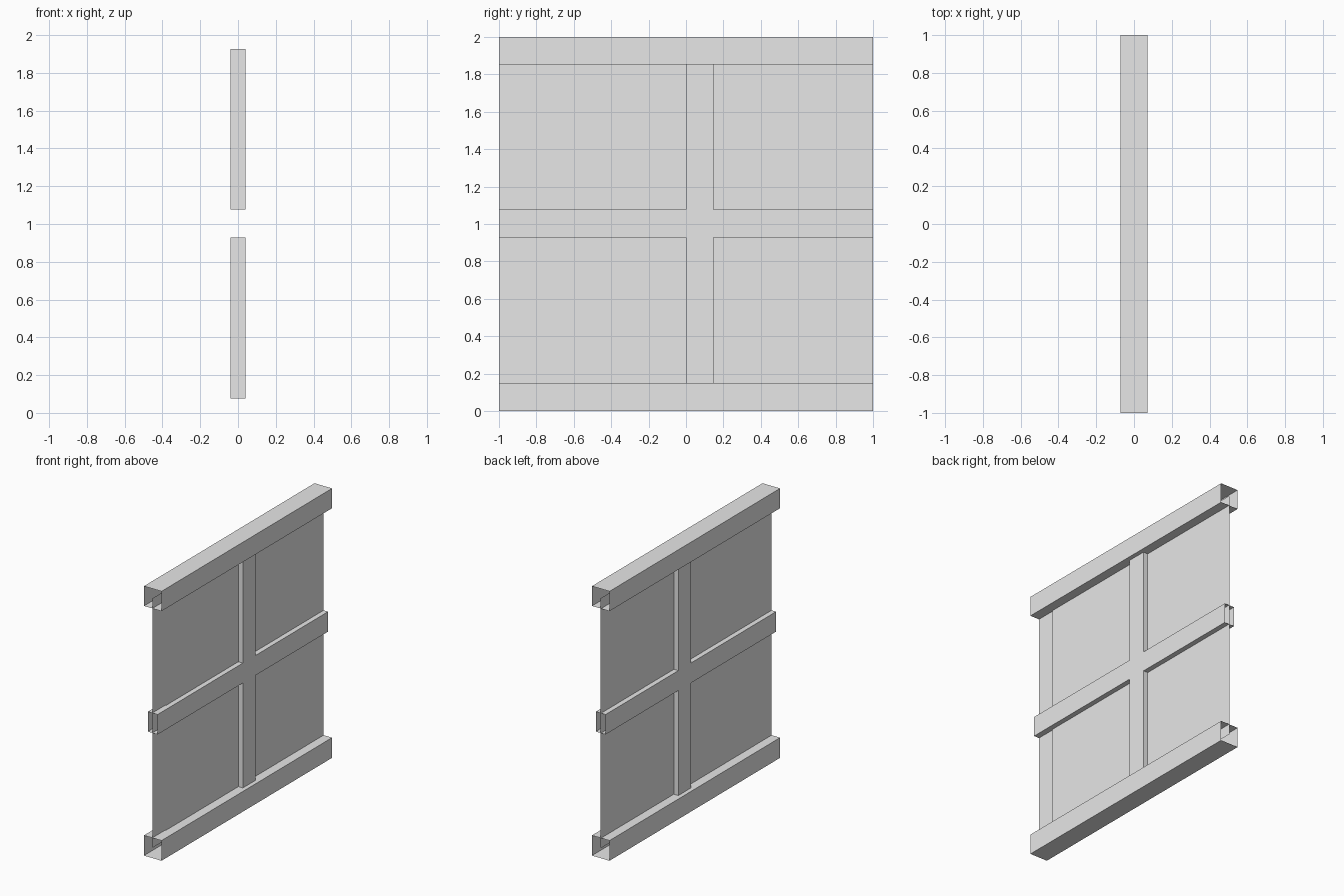
import bpy, bmesh

cube = bpy.data.objects.get("Cube")
if cube:
    bpy.data.objects.remove(cube, do_unlink=True)

grey = bpy.data.materials.new("light grey")
grey.use_nodes = True
grey.diffuse_color = (0.8, 0.8, 0.8, 1)
grey.node_tree.nodes["Principled BSDF"].inputs["Base Color"].default_value = (0.8, 0.8, 0.8, 1)


def finish(name, bm, fix_normals=True):
    if fix_normals:
        bmesh.ops.recalc_face_normals(bm, faces=bm.faces[:])
    mesh = bpy.data.meshes.new(name)
    bm.to_mesh(mesh)
    bm.free()
    mesh.materials.append(grey)
    obj = bpy.data.objects.new(name, mesh)
    bpy.context.collection.objects.link(obj)
    return obj


def rail(name, half_x, z0, z1):
    """Hollow square tube along y with open ends."""
    bm = bmesh.new()
    corners = [(-half_x, z0), (half_x, z0), (half_x, z1), (-half_x, z1)]
    near = [bm.verts.new((x, -1, z)) for x, z in corners]
    far = [bm.verts.new((x, 1, z)) for x, z in corners]
    for i in range(4):
        j = (i + 1) % 4
        bm.faces.new((near[i], near[j], far[j], far[i]))
    finish(name, bm)


def cross_bars(name, half_x, y0, y1, z0, z1, low, high):
    """Mid rail and mullion as one cross, open at all four ends."""
    outline = [(-1, z0), (y0, z0), (y0, low), (y1, low), (y1, z0), (1, z0),
               (1, z1), (y1, z1), (y1, high), (y0, high), (y0, z1), (-1, z1)]
    bm = bmesh.new()
    left = [bm.verts.new((half_x, y, z)) for y, z in outline]
    right = [bm.verts.new((-half_x, y, z)) for y, z in outline]
    bm.faces.new(left)
    bm.faces.new(right[::-1])
    for i in range(len(outline)):
        if i % 3 == 2:          # the open end of each arm
            continue
        j = (i + 1) % len(outline)
        bm.faces.new((right[i], right[j], left[j], left[i]))
    finish(name, bm)


def pane(name, x, y0, y1, z0, z1):
    """Thin upright sheet facing the side it sits on."""
    bm = bmesh.new()
    pts = [(y0, z0), (y1, z0), (y1, z1), (y0, z1)]
    if x < 0:
        pts.reverse()
    bm.faces.new([bm.verts.new((x, y, z)) for y, z in pts])
    finish(name, bm, fix_normals=False)


WIDTH = 0.147
LOW, HIGH = 0.076, 1.927    # hidden ends inside the outer rails

# Outer rails
rail("bottom_rail", 0.072, 0, WIDTH + 0.003)
rail("top_rail", 0.072, 2 - WIDTH, 2)

# Crossing bars; lower and upper arm ends are open inside the rails
cross_bars("cross_bars", 0.04, 0, WIDTH, 0.929, 1.077, LOW, HIGH)

# Two back-to-back sheets, the left one stopping short of the front edge
pane("left_pane", 0.003, WIDTH - 1, 1, LOW, HIGH)
pane("right_pane", -0.003, -1, 1, LOW, HIGH)
